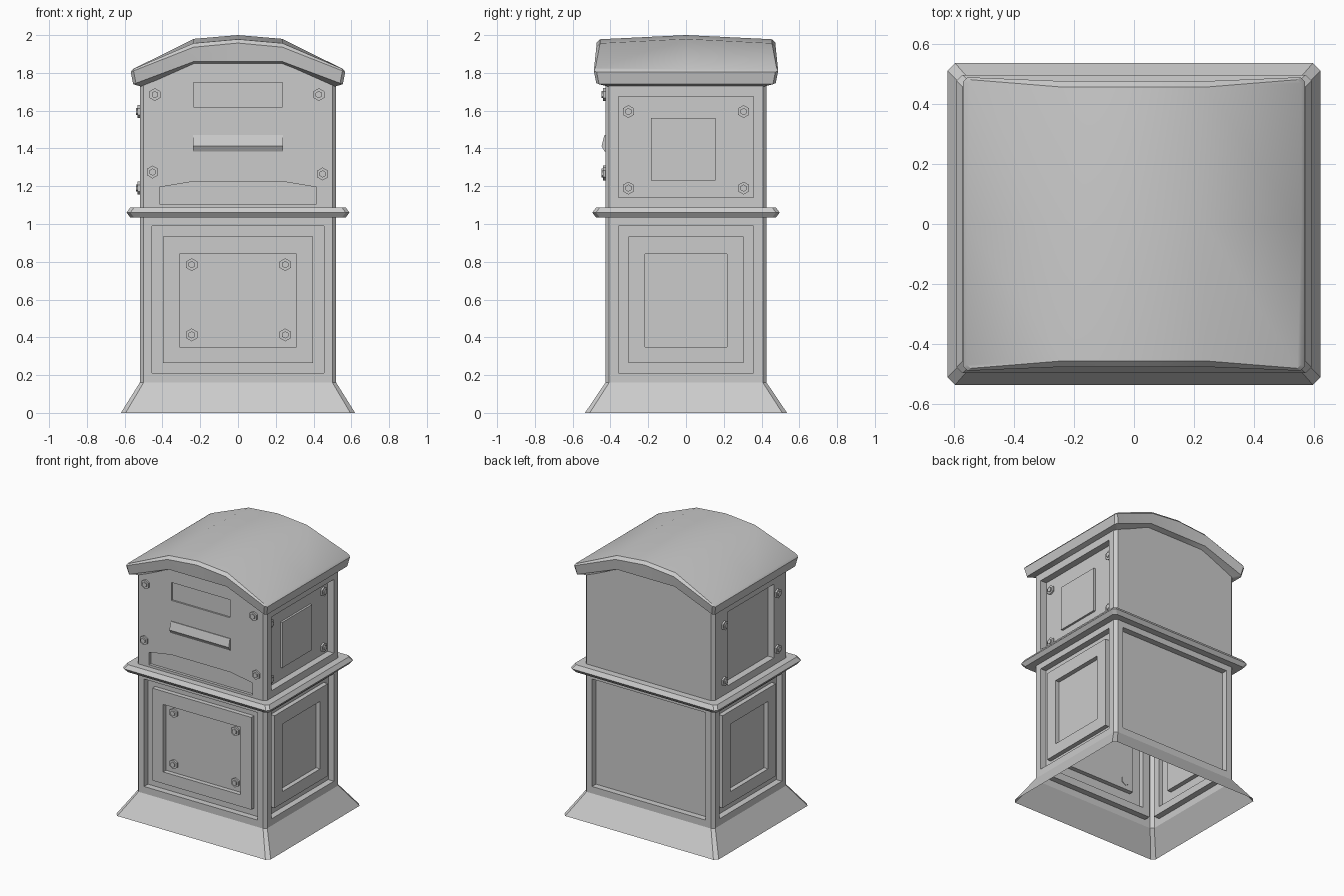
import bpy, bmesh, math

if "Cube" in bpy.data.objects:
    bpy.data.objects.remove(bpy.data.objects["Cube"])

HX, HY, B = 0.52, 0.427, 0.235      # body half sizes, crown half width


def make(name, bm, smooth=None):
    bmesh.ops.recalc_face_normals(bm, faces=bm.faces)
    me = bpy.data.meshes.new(name)
    bm.to_mesh(me)
    bm.free()
    ob = bpy.data.objects.new(name, me)
    bpy.context.collection.objects.link(ob)
    if smooth:
        bpy.ops.object.select_all(action='DESELECT')
        ob.select_set(True)
        bpy.context.view_layer.objects.active = ob
        bpy.ops.object.shade_smooth_by_angle(angle=math.radians(smooth))
    return ob


def ring(bm, hx, hy, c, z0, z1=None, z2=None, pull=0.0):
    """Chamfered rectangle loop of 16 points; z0 centre, z1 crown, z2 eave."""
    z1 = z0 if z1 is None else z1
    z2 = z1 if z2 is None else z2

    def zz(x):
        x = abs(x)
        return z0 + (z1 - z0) * x / B if x <= B else z1 + (z2 - z1) * (x - B) / (hx - B)
    xs = [-hx + c, -B, 0, B, hx - c]
    front = [(x, -hy + (pull if abs(x) <= B else 0)) for x in xs]
    side = [(hx, -hy + c), (hx, 0), (hx, hy - c)]
    pts = front + side
    pts += [(-x, -y) for x, y in pts]
    return [bm.verts.new((x, y, zz(x))) for x, y in pts]


def bridge(bm, a, b):
    n = len(a)
    for i in range(n):
        j = (i + 1) % n
        bm.faces.new((a[i], a[j], b[j], b[i]))


def place(side, u, z, d):
    """Point on a wall: u across, z up, d depth into the wall."""
    return {'front': (u, -HY + d, z), 'back': (u, HY - d, z),
            'right': (HX - d, u, z), 'left': (-HX + d, u, z)}[side]


def relief(bm, side, steps, start=None):
    """Stepped solid from a list of (outline, depth)."""
    loops = [[bm.verts.new(place(side, u, z, d)) for u, z in o] for o, d in steps]
    bm.faces.new(loops[0])
    for a, b in zip(loops, loops[1:]):
        bridge(bm, a, b)
    bm.faces.new(loops[-1])


def rect(u, z0, z1, off=0.0):
    return [(off - u, z0), (off + u, z0), (off + u, z1), (off - u, z1)]


# Body with flared skirt
bm = bmesh.new()
rings = [ring(bm, 0.62, 0.535, 0.025, 0),
         ring(bm, HX, HY, 0.02, 0.16),
         ring(bm, HX, HY, 0.02, 1.88, 1.88, 1.75)]
for a, b in zip(rings, rings[1:]):
    bridge(bm, a, b)
bm.faces.new(rings[0])
for idx in ((0, 1, 11, 12), (1, 2, 10, 11), (2, 3, 9, 10), (3, 4, 8, 9),
            (4, 5, 6, 7, 8), (12, 13, 14, 15, 0)):
    bm.faces.new([rings[2][i] for i in idx])
body = make("post_box_body", bm)

# Cutter holding every recessed panel
bm = bmesh.new()
OUT = -0.04
for side, w in (('front', (0.455, 0.398, 0.31)), ('right', (0.357, 0.305, 0.217)),
                ('left', (0.357, 0.305, 0.217))):
    r1, r2, r3 = rect(w[0], 0.21, 0.99), rect(w[1], 0.265, 0.935), rect(w[2], 0.35, 0.84)
    relief(bm, side, [(r1, OUT), (r1, 0.045), (r2, 0.045), (r2, 0.012), (r3, 0.012), (r3, 0.045)])
r = rect(0.455, 0.21, 0.99)
relief(bm, 'back', [(r, OUT), (r, 0.045)])
r, p = rect(0.357, 1.14, 1.675), rect(0.17, 1.23, 1.56, -0.015)
relief(bm, 'right', [(r, OUT), (r, 0.05), (p, 0.05), (p, 0.035)])
r = rect(0.267, 1.14, 1.675)
relief(bm, 'left', [(r, OUT), (r, 0.05)])
r = rect(B, 1.62, 1.75)
relief(bm, 'front', [(r, OUT), (r, 0.012)])
r = [(-0.415, 1.105), (0.415, 1.105), (0.415, 1.195), (B, 1.225), (-B, 1.225), (-0.415, 1.195)]
relief(bm, 'front', [(r, OUT), (r, 0.02)])
cutter = make("panel_cutter", bm)
cutter.hide_render = True
mod = body.modifiers.new("panels", 'BOOLEAN')
mod.operation, mod.solver, mod.object = 'DIFFERENCE', 'EXACT', cutter
dg = bpy.context.evaluated_depsgraph_get()
cut = bpy.data.meshes.new_from_object(body.evaluated_get(dg))
body.modifiers.clear()
body.data = cut
bpy.data.objects.remove(cutter)

# Open the shell at the bottom and under the roof
bm = bmesh.new()
bm.from_mesh(cut)
bm.normal_update()
caps = [f for f in bm.faces if all(v.co.z < 0.001 for v in f.verts)
        or (f.normal.z > 0.3 and f.calc_center_median().z > 1.72)]
bmesh.ops.delete(bm, geom=caps, context='FACES')
bmesh.ops.dissolve_limit(bm, angle_limit=0.01, verts=bm.verts, edges=bm.edges)
bm.to_mesh(cut)
bm.free()

# Waist band
bm = bmesh.new()
rings = [ring(bm, hx, hx - 0.094, 0.02, z) for hx, z in
         ((0.515, 1.034), (0.57, 1.034), (0.59, 1.06), (0.57, 1.088), (0.515, 1.088))]
for a, b in zip(rings, rings[1:]):
    bridge(bm, a, b)
make("waist_band", bm)

# Arched roof with overhanging fascia
bm = bmesh.new()
rings = [ring(bm, 0.505, 0.415, 0.015, 1.845, 1.845, 1.725),
         ring(bm, 0.555, 0.475, 0.015, 1.86, 1.86, 1.74, 0.01),
         ring(bm, 0.568, 0.488, 0.015, 1.958, 1.936, 1.805, 0.013),
         ring(bm, 0.556, 0.48, 0.012, 1.978, 1.957, 1.82, 0.025)]
for a, b in zip(rings, rings[1:]):
    bridge(bm, a, b)
t = rings[-1]
ml, mc, mr = (bm.verts.new((x, 0, z)) for x, z in ((-B, 1.98), (0, 2.0), (B, 1.98)))
for f in ((t[0], t[1], ml, t[14], t[15]), (t[1], t[2], mc, ml), (t[2], t[3], mr, mc),
          (t[3], t[4], t[5], t[6], mr), (t[8], t[9], mr, t[6], t[7]), (t[9], t[10], mc, mr),
          (t[10], t[11], ml, mc), (t[11], t[12], t[13], t[14], ml)):
    bm.faces.new(f)
make("roof", bm, 28)

# Sloped lip above the posting slot
bm = bmesh.new()
ends = [[bm.verts.new((x, y, z)) for y, z in
         ((-0.42, 1.47), (-0.432, 1.47), (-0.447, 1.412), (-0.432, 1.385), (-0.42, 1.385))]
        for x in (-0.238, 0.238)]
bridge(bm, *ends)
for e in ends:
    bm.faces.new(e)
make("slot_lip", bm)


# Hexagonal bolts
def hexagon(u, z, r):
    return [(u + r * math.cos(math.radians(30 + 60 * k)),
             z + r * math.sin(math.radians(30 + 60 * k))) for k in range(6)]


def bolts(name, side, base, spots):
    bm = bmesh.new()
    for u, z in spots:
        big, small = hexagon(u, z, 0.034), hexagon(u, z, 0.019)
        relief(bm, side, [(big, base + 0.005), (big, base - 0.012),
                          (small, base - 0.012), (small, base - 0.02)])
    make(name, bm)


side_spots = [(u, z) for u in (-0.305, 0.305) for z in (1.19, 1.595)]
bolts("front_bolts", 'front', 0, [(-0.44, 1.685), (0.428, 1.685), (-0.452, 1.275), (0.448, 1.265)])
bolts("door_bolts", 'front', 0.045, [(u, z) for u in (-0.245, 0.25) for z in (0.413, 0.785)])
bolts("right_bolts", 'right', 0.05, side_spots)
bolts("left_bolts", 'left', 0, side_spots)
